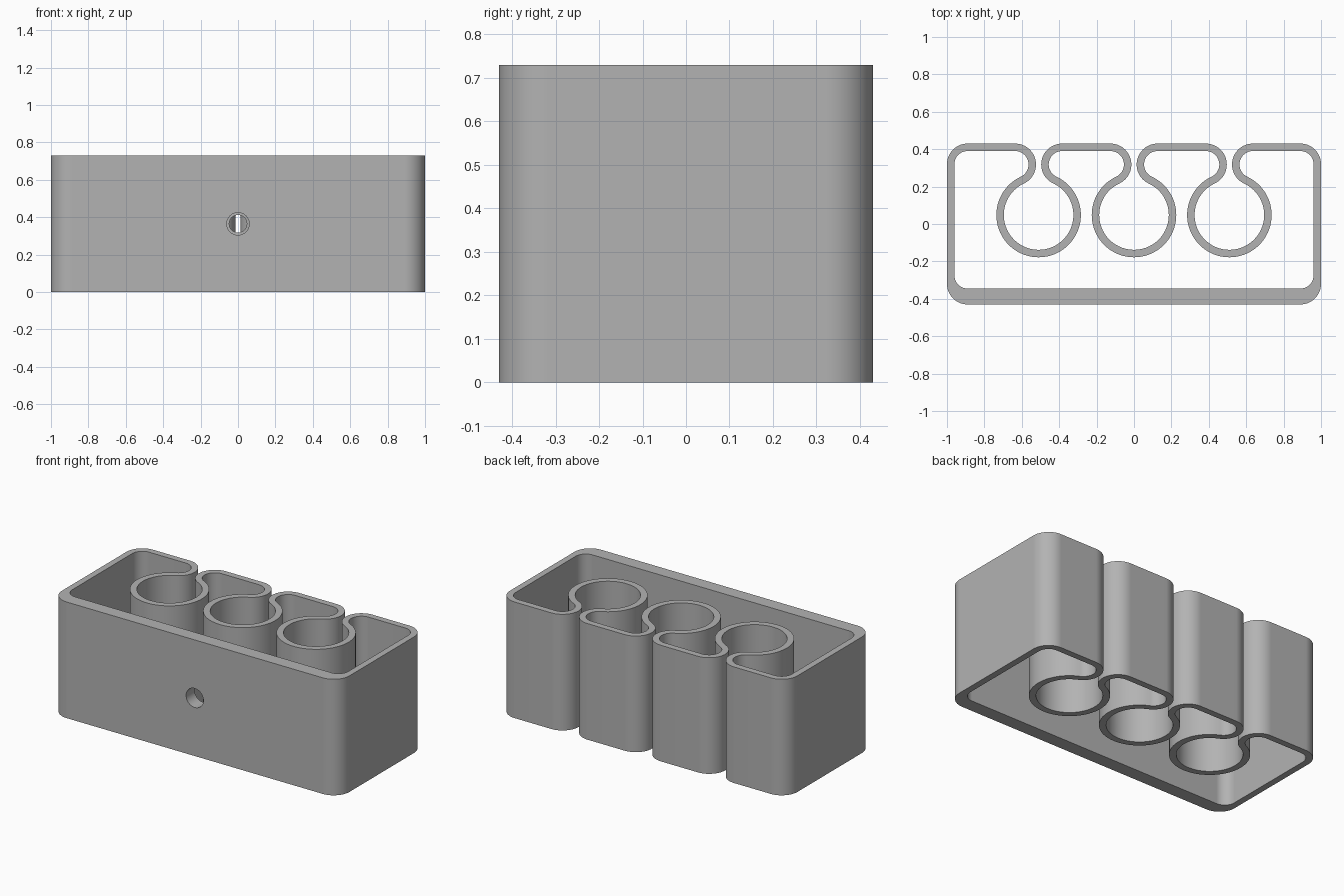
import bpy
import bmesh
from math import cos, sin, radians, degrees, atan2, ceil, pi

cube = bpy.data.objects.get("Cube")
if cube:
    bpy.data.objects.remove(cube, do_unlink=True)

HEIGHT = 0.73
HALF_X, HALF_Y = 1.0, 0.43
WALL, FRONT_WALL = 0.04, 0.085
CORNER = 0.11
LIP = 0.112                       # outer radius of the rounded lips
LIP_X, LIP_Y = 0.126, HALF_Y - LIP
RING = 0.186                      # inner radius of the round sockets
RING_Y = 0.048
SPACING = 0.51

grey = bpy.data.materials.new("plain grey")
grey.use_nodes = True
colour = (0.45, 0.45, 0.45, 1)
grey.diffuse_color = colour
grey.node_tree.nodes["Principled BSDF"].inputs["Base Color"].default_value = colour


def arc(cx, cy, r, start, end):
    n = ceil(abs(end - start) / 5)
    angles = [radians(start + (end - start) * i / n) for i in range(n + 1)]
    return [(cx + r * cos(a), cy + r * sin(a)) for a in angles]


def outline(t, front):
    """Closed outline, inset by t (front wall inset by its own amount)."""
    r = CORNER - t
    cx, back, fy = HALF_X - CORNER, HALF_Y - CORNER, -HALF_Y + front + r
    pts = arc(-cx, fy, r, 180, 270) + arc(cx, fy, r, 270, 360)
    pts += arc(cx, back, r, 0, 90)
    lean = degrees(atan2(LIP_Y - RING_Y, LIP_X))
    for x in (SPACING, 0, -SPACING):
        pts += arc(x + LIP_X, LIP_Y, LIP - t, 90, 180 + lean)
        pts += arc(x, RING_Y, RING + t, lean, -180 - lean)[1:-1]
        pts += arc(x - LIP_X, LIP_Y, LIP - t, -lean, 90)
    return pts + arc(-cx, back, r, 90, 180)


# Holder body: one continuous wall swept upward
bm = bmesh.new()
loops = [[bm.verts.new((x, y, z)) for x, y in outline(t, f)]
         for t, f, z in ((0, 0, 0), (0, 0, HEIGHT),
                         (WALL, FRONT_WALL, HEIGHT), (WALL, FRONT_WALL, 0))]
count = len(loops[0])
for k in range(4):
    a, b = loops[k], loops[(k + 1) % 4]
    for i in range(count):
        j = (i + 1) % count
        bm.faces.new((a[i], a[j], b[j], b[i]))
bmesh.ops.recalc_face_normals(bm, faces=bm.faces)
mesh = bpy.data.meshes.new("holder_body")
bm.to_mesh(mesh)
bm.free()
mesh.materials.append(grey)
body = bpy.data.objects.new("holder_body", mesh)
bpy.context.collection.objects.link(body)


def drill(name, radius, y0, y1):
    """Cut a round hole along y at mid height."""
    bpy.ops.mesh.primitive_cylinder_add(
        vertices=48, radius=radius, depth=y1 - y0,
        location=(0, (y0 + y1) / 2, HEIGHT / 2), rotation=(pi / 2, 0, 0))
    cutter = bpy.context.object
    cutter.name = name
    cutter.hide_render = True
    cutter.data.materials.append(grey)
    mod = body.modifiers.new(name, 'BOOLEAN')
    mod.operation, mod.solver, mod.object = 'DIFFERENCE', 'EXACT', cutter
    bpy.ops.object.select_all(action='DESELECT')
    body.select_set(True)
    bpy.context.view_layer.objects.active = body
    bpy.ops.object.modifier_apply(modifier=name)
    bpy.data.objects.remove(cutter, do_unlink=True)


# Fixing hole through the front wall and the middle socket
drill("front_hole_cutter", 0.06, -0.5, -0.26)
drill("socket_hole_cutter", 0.047, -0.26, 0.0)

bpy.ops.object.shade_smooth_by_angle(angle=radians(30))
weighted = body.modifiers.new("flat_face_normals", 'WEIGHTED_NORMAL')
weighted.keep_sharp = True
